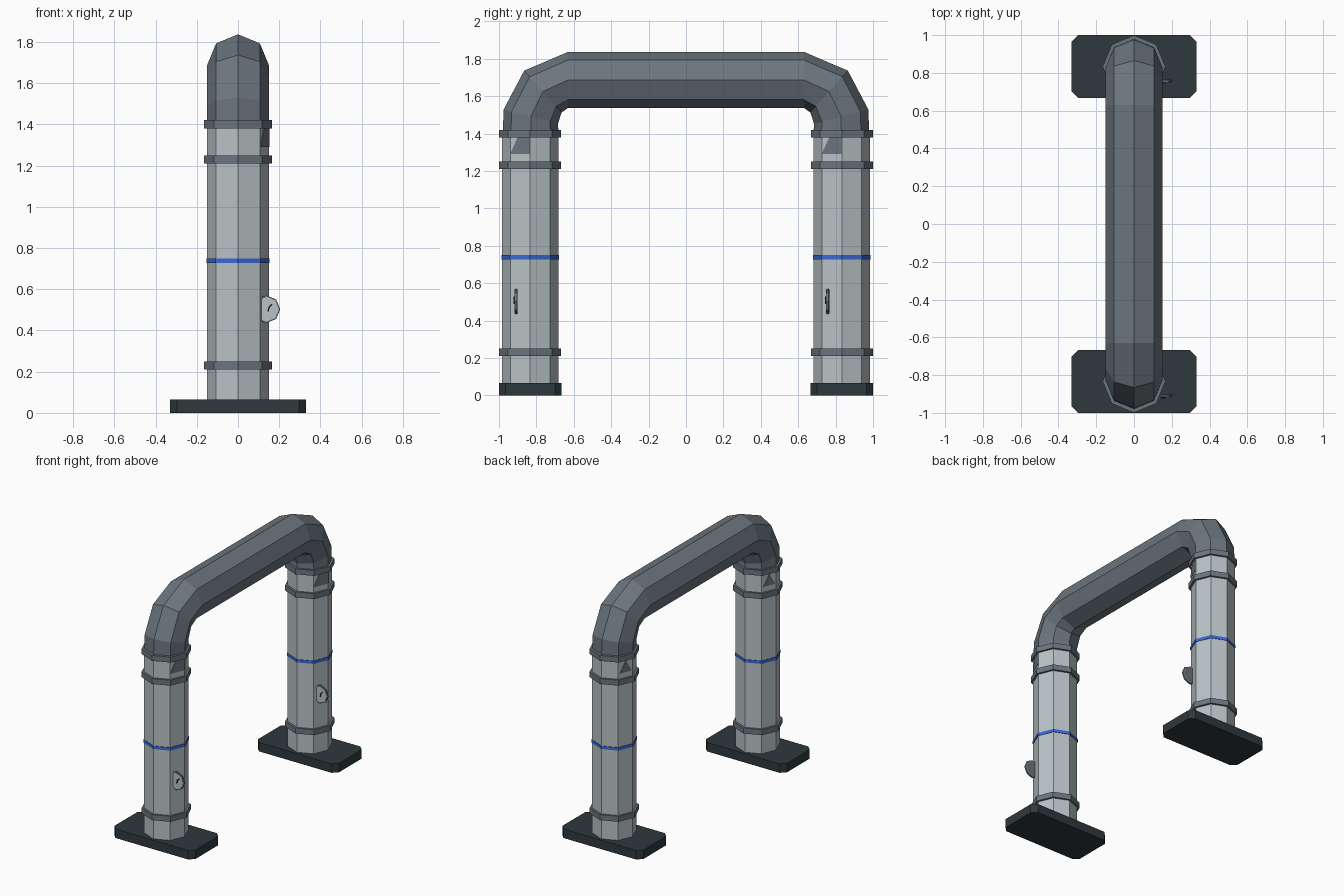
import bpy, bmesh
from math import cos, sin, pi, radians
from mathutils import Vector

cube = bpy.data.objects.get("Cube")
if cube:
    bpy.data.objects.remove(cube, do_unlink=True)


def material(name, r, g, b):
    m = bpy.data.materials.new(name)
    m.use_nodes = True
    m.diffuse_color = (r, g, b, 1)
    m.node_tree.nodes["Principled BSDF"].inputs["Base Color"].default_value = (r, g, b, 1)
    return m


LIGHT = material("light grey", 0.48, 0.54, 0.56)
STEEL = material("steel grey", 0.15, 0.18, 0.21)
DARK = material("dark slate", 0.028, 0.04, 0.048)
BLUE = material("blue", 0.04, 0.14, 0.68)
BLACK = material("black", 0.01, 0.012, 0.014)

SIDES = 8
RADIUS = 0.15
POST_Y = 0.833


def loft(name, rings, mat):
    """Skin a list of equal-length vertex rings and cap both ends."""
    bm = bmesh.new()
    loops = [[bm.verts.new(p) for p in ring] for ring in rings]
    n = len(loops[0])
    for a, b in zip(loops, loops[1:]):
        for i in range(n):
            j = (i + 1) % n
            bm.faces.new((a[i], a[j], b[j], b[i]))
    bm.faces.new(loops[0][::-1])
    bm.faces.new(loops[-1])
    bmesh.ops.recalc_face_normals(bm, faces=bm.faces)
    mesh = bpy.data.meshes.new(name)
    bm.to_mesh(mesh)
    bm.free()
    mesh.materials.append(mat)
    obj = bpy.data.objects.new(name, mesh)
    bpy.context.collection.objects.link(obj)
    return obj


def ring(center, u, v, r):
    """Octagon of radius r around center, in the plane of u and v."""
    c, u, v = Vector(center), Vector(u), Vector(v)
    return [c + r * (cos(2 * pi * i / SIDES) * u + sin(2 * pi * i / SIDES) * v)
            for i in range(SIDES)]


def drum(name, y, z0, z1, r, mat):
    return loft(name, [ring((0, y, z), (1, 0, 0), (0, 1, 0), r) for z in (z0, z1)], mat)


def slab(name, outline, offset, mat):
    """Extrude a planar outline by an offset vector."""
    pts = [Vector(p) for p in outline]
    return loft(name, [pts, [p + Vector(offset) for p in pts]], mat)


# Overhead pipe with two faceted elbows: y, z and tilt of each section
elbow = [(-0.83, 1.39, 90), (-0.83, 1.49, 75), (-0.765, 1.625, 42), (-0.63, 1.687, 0)]
path = elbow + [(-y, z, -a) for y, z, a in reversed(elbow)]
sections = [ring((0, y, z), (1, 0, 0), (0, -sin(radians(a)), cos(radians(a))), RADIUS)
            for y, z, a in path]
loft("overhead_pipe", sections, STEEL)


def face_plate(name, y, turn, shape):
    """Thin plate on the post face beside the +x corner, turned about the post."""
    a, b = [Vector((RADIUS * cos(t), RADIUS * sin(t), 0)) for t in (-pi / 4, 0)]
    out = (a + b).normalized() * 0.003
    pts = []
    for s, z in shape:
        p = a.lerp(b, s) + out * 0.3
        pts.append(Vector((turn * p.x, y + turn * p.y, z)))
    slab(name, pts, turn * out, STEEL)


for side, y in (("front", -POST_Y), ("back", POST_Y)):
    # Base plate with chamfered corners
    hx, hy, c = 0.33, 0.167, 0.035
    quarter = [(hx, hy - c), (hx - c, hy)]
    outline = (quarter + [(-x, v) for x, v in reversed(quarter)]
               + [(-x, -v) for x, v in quarter] + [(x, -v) for x, v in reversed(quarter)])
    slab(side + "_base", [(x, y + v, 0) for x, v in outline], (0, 0, 0.066), DARK)

    # Post, collars and painted band
    drum(side + "_post", y, 0.06, 1.4, RADIUS, LIGHT)
    for label, z in (("lower", 0.23), ("upper", 1.23), ("top", 1.4)):
        drum(f"{side}_{label}_collar", y, z - 0.02, z + 0.02, 0.166, STEEL)
    drum(side + "_blue_band", y, 0.728, 0.75, 0.154, BLUE)

    # Warning plates on opposite faces
    face_plate(side + "_left_plate", y, 1, [(0, 1.29), (1, 1.29), (1, 1.385), (0.4, 1.385)])
    face_plate(side + "_right_plate", y, -1, [(0.12, 1.29), (0.92, 1.29), (0.52, 1.375)])

    # Gauge: rim, dial and needle, facing forward
    gx, gy, gz = 0.138, y - 0.075, 0.503
    X, Z = (1, 0, 0), (0, 0, 1)
    loft(side + "_gauge_rim", [ring((gx, gy + d, gz), X, Z, r)
         for d, r in ((0.008, 0.06), (0.004, 0.067), (-0.007, 0.067))], STEEL)
    slab(side + "_gauge_dial", ring((gx, gy - 0.007, gz), X, Z, 0.06), (0, -0.002, 0), LIGHT)
    needle = [(0.142, 0.492), (0.148, 0.49), (0.154, 0.51), (0.168, 0.527),
              (0.163, 0.53), (0.148, 0.514)]
    slab(side + "_gauge_needle", [(x, gy - 0.009, z) for x, z in needle], (0, -0.006, 0), BLACK)
